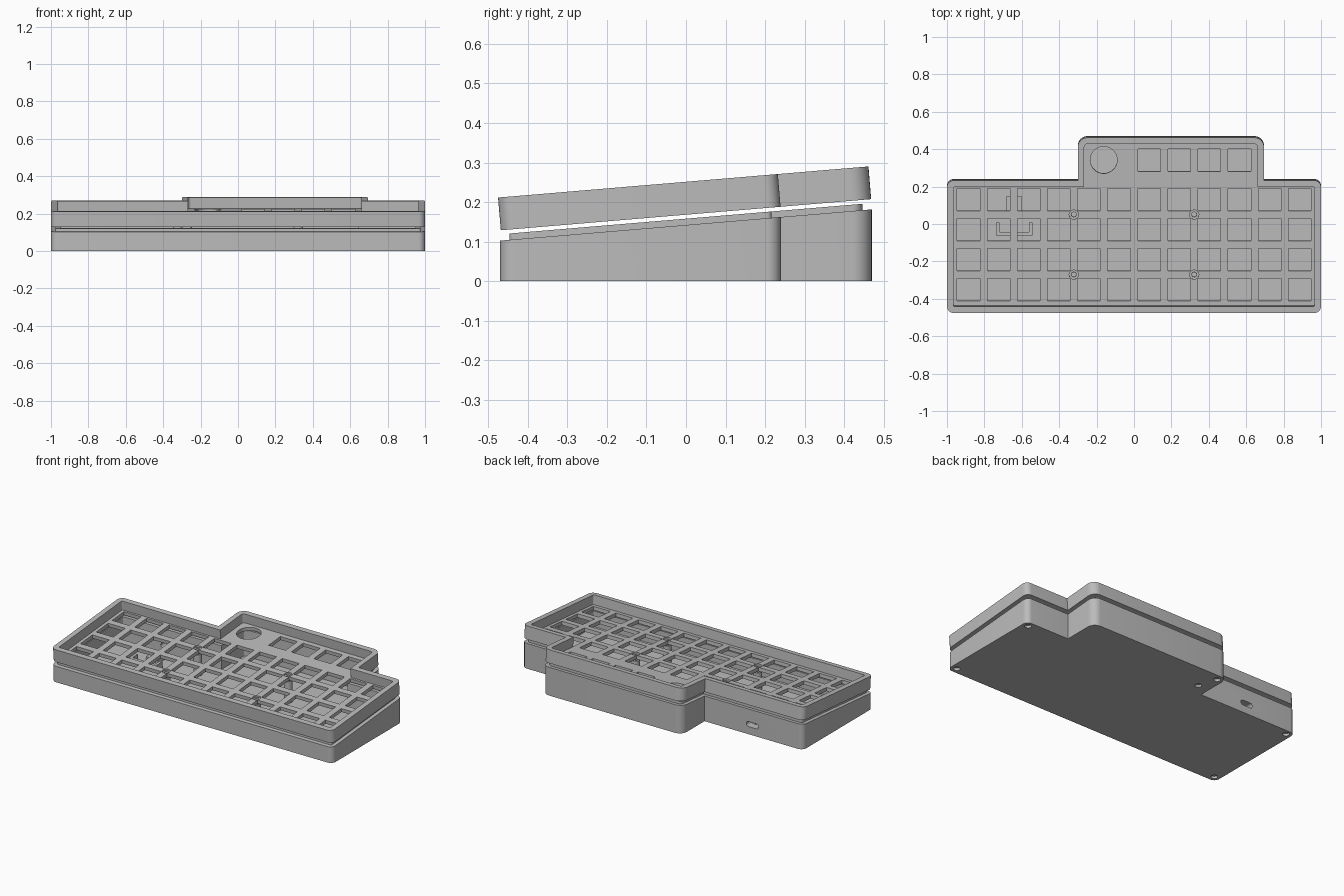
import bpy, bmesh, math
from mathutils import Vector, Matrix

if "Cube" in bpy.data.objects:
    bpy.data.objects.remove(bpy.data.objects["Cube"])

SLOPE = 0.084
TILT = Matrix.Translation((0, 0, 0.168)) @ Matrix.Rotation(math.atan(SLOPE), 4, 'X')

grey = bpy.data.materials.new("case grey")
grey.use_nodes = True
COLOUR = (0.5, 0.5, 0.5, 1)
grey.diffuse_color = COLOUR
grey.node_tree.nodes["Principled BSDF"].inputs["Base Color"].default_value = COLOUR

# Case footprint: corner x, corner y, corner radius
CORNERS = [(-1, -.47, .035), (1, -.47, .035), (1, .24, .035), (.695, .24, 0),
           (.695, .47, .05), (-.3, .47, .05), (-.3, .24, 0), (-1, .24, .035)]


def outline(inset):
    """Footprint moved inwards, with rounded outer corners."""
    points = []
    count = len(CORNERS)
    for i, (x, y, radius) in enumerate(CORNERS):
        p = Vector((x, y))
        before = (p - Vector(CORNERS[i - 1][:2])).normalized()
        after = (Vector(CORNERS[(i + 1) % count][:2]) - p).normalized()
        n1, n2 = (Vector((-d.y, d.x)) for d in (before, after))
        p += inset * (n1 + n2)
        if radius == 0:
            points.append(p)
            continue
        r = max(radius - inset, 0.008)
        centre = p + r * (n1 + n2)
        for k in range(9):
            t = k / 8 * math.pi / 2
            points.append(centre - r * (n1 * math.cos(t) + n2 * math.sin(t)))
    return points


def make_object(name, bm):
    bmesh.ops.recalc_face_normals(bm, faces=bm.faces)
    mesh = bpy.data.meshes.new(name)
    bm.to_mesh(mesh)
    bm.free()
    mesh.materials.append(grey)
    obj = bpy.data.objects.new(name, mesh)
    bpy.context.collection.objects.link(obj)
    return obj


def shell(name, rings):
    """Closed tray through rings of (inset, base height, slope)."""
    bm = bmesh.new()
    loops = [[bm.verts.new((p.x, p.y, z + s * p.y)) for p in outline(inset)]
             for inset, z, s in rings]
    for a, b in zip(loops, loops[1:]):
        for i in range(len(a)):
            bm.faces.new((a[i - 1], a[i], b[i], b[i - 1]))
    bm.faces.new(loops[0])
    bm.faces.new(loops[-1])
    return make_object(name, bm)


def add_box(bm, centre, size):
    matrix = Matrix.Translation(centre) @ Matrix.Diagonal((*size, 1))
    bmesh.ops.create_cube(bm, size=1, matrix=matrix)


def add_cylinder(bm, centre, radius, depth, segments=24):
    bmesh.ops.create_cone(bm, cap_ends=True, segments=segments, radius1=radius,
                          radius2=radius, depth=depth, matrix=Matrix.Translation(centre))


def cut(obj, bm):
    """Subtract the shapes, then discard the cutter."""
    cutter = make_object("cutter", bm)
    cutter.hide_render = True
    mod = obj.modifiers.new("cut", 'BOOLEAN')
    mod.operation = 'DIFFERENCE'
    mod.solver = 'EXACT'
    mod.object = cutter
    activate(obj)
    bpy.ops.object.modifier_apply(modifier=mod.name)
    bpy.data.objects.remove(cutter)


def activate(obj):
    bpy.ops.object.select_all(action='DESELECT')
    obj.select_set(True)
    bpy.context.view_layer.objects.active = obj


POSTS = [(x, y) for x in (-.322, .322) for y in (.052, -.27)]

# Upper case: raised rim around a switch plate
top_case = shell("top_case", [(0, 0, 0), (0, .083, 0), (.034, .083, 0), (.034, .023, 0)])

# Key openings and the round knob opening
columns = [-.885 + .161 * i for i in range(12)]
keys = [(x, .133 - .161 * row) for row in range(4) for x in columns]
keys += [(x, .345) for x in columns[6:10]]
bm = bmesh.new()
for x, y in keys:
    add_box(bm, (x, y, .01), (.121, .121, .06))
add_cylinder(bm, (-.162, .345, .01), .072, .06, 40)
for x, y in POSTS:
    add_cylinder(bm, (x, y, .01), .013, .06)
cut(top_case, bm)

# Screw counterbores
bm = bmesh.new()
for x, y in POSTS:
    add_cylinder(bm, (x, y, .03), .0245, .036)
cut(top_case, bm)
top_case.matrix_world = TILT

# Lower case: wedge-shaped tray with a locating lip
bottom_case = shell("bottom_case", [(0, 0, 0), (0, .142, SLOPE), (.024, .142, SLOPE),
                                    (.024, .158, SLOPE), (.05, .158, SLOPE), (.05, .022, 0)])

# Cable port through the back wall, and screw recesses underneath
bm = bmesh.new()
port = []
for side in (1, -1):
    for k in range(9):
        t = math.pi * (k / 8 - .5)
        port.append((-.64 + side * (.027 + .016 * math.cos(t)), .065 + side * .016 * math.sin(t)))
rear = [bm.verts.new((x, .27, z)) for x, z in port]
front = [bm.verts.new((x, .165, z)) for x, z in port]
bm.faces.new(rear)
bm.faces.new(front)
for i in range(len(port)):
    bm.faces.new((rear[i - 1], rear[i], front[i], front[i - 1]))
feet = [(x, y) for x in (-.962, .962) for y in (-.432, .205)]
for x, y in feet + [(-.26, .43), (-.22, .31)]:
    add_cylinder(bm, (x, y, 0), .02, .03)
cut(bottom_case, bm)

# Support posts beneath the plate screws
bm = bmesh.new()
for x, y in POSTS:
    height = .155 + SLOPE * y
    add_cylinder(bm, (x, y, height / 2 + .01), .0245, height - .02)
support_posts = make_object("support_posts", bm)
bm = bmesh.new()
for x, y in POSTS:
    add_cylinder(bm, (x, y, .15), .012, .14)
cut(support_posts, bm)

# Circuit board holder on the floor
bm = bmesh.new()
add_box(bm, (-.64, -.053, .04), (.195, .018, .045))
for x in (-.728, -.552):
    add_box(bm, (x, -.025, .04), (.018, .068, .045))
add_box(bm, (-.642, .095, .03), (.085, .105, .03))
board_holder = make_object("board_holder", bm)

for obj in (top_case, bottom_case, support_posts):
    activate(obj)
    bpy.ops.object.shade_smooth_by_angle()
